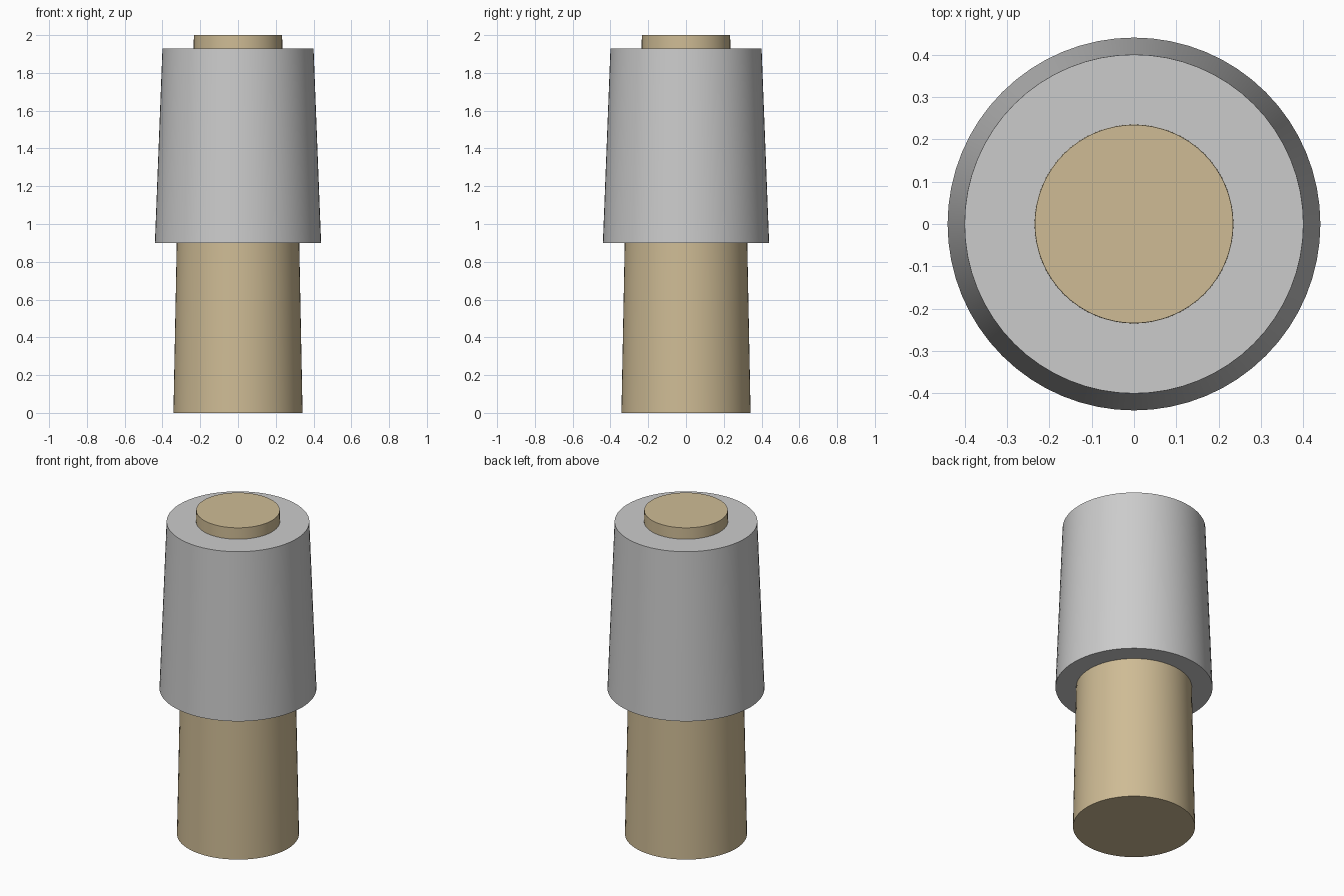
import bpy

if "Cube" in bpy.data.objects:
    bpy.data.objects.remove(bpy.data.objects["Cube"])

tan = bpy.data.materials.new("tan")
tan.diffuse_color = (0.62, 0.50, 0.30, 1)
tan.use_nodes = True
tan.node_tree.nodes["Principled BSDF"].inputs["Base Color"].default_value = tan.diffuse_color


def frustum(name, r_bottom, r_top, z0, z1, mat=None):
    """Closed round tapered part standing between heights z0 and z1."""
    bpy.ops.mesh.primitive_cone_add(vertices=64, radius1=r_bottom, radius2=r_top,
                                    depth=z1 - z0, location=(0, 0, (z0 + z1) / 2))
    ob = bpy.context.object
    ob.name = name
    if mat:
        ob.data.materials.append(mat)
    bpy.ops.object.shade_smooth_by_angle()
    return ob


# Tapered lower shaft, seated slightly into the sleeve
frustum("lower_shaft", 0.342, 0.324, 0.0, 0.92, tan)
# Wider grey sleeve
frustum("sleeve", 0.44, 0.40, 0.90, 1.93)
# Short pin on top, seated slightly into the sleeve
frustum("top_pin", 0.235, 0.234, 1.91, 2.0, tan)
